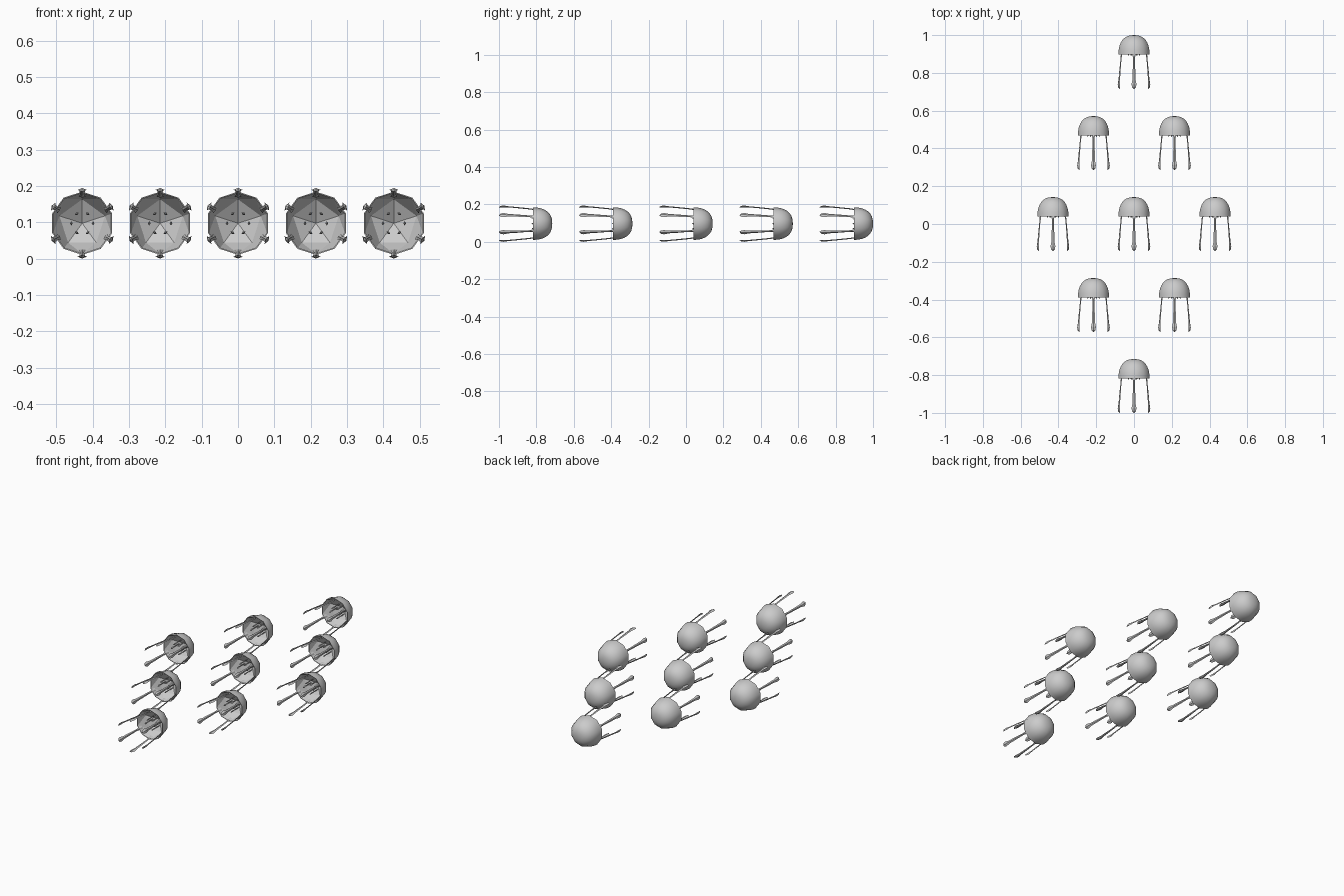
import bpy, bmesh, math
from mathutils import Matrix, Vector

if "Cube" in bpy.data.objects:
    bpy.data.objects.remove(bpy.data.objects["Cube"], do_unlink=True)

grey = bpy.data.materials.new("pale grey")
grey.use_nodes = True
grey.diffuse_color = (0.6, 0.6, 0.6, 1)
grey.node_tree.nodes["Principled BSDF"].inputs["Base Color"].default_value = (0.6, 0.6, 0.6, 1)

SIDES = 10
RADIUS = 0.087
HEIGHT = 0.103


def ring(bm, y, r, sides, turn=0.0):
    angles = [math.pi / 2 + turn + math.tau * i / sides for i in range(sides)]
    return [bm.verts.new((r * math.cos(a), y, r * math.sin(a))) for a in angles]


def bridge(bm, a, b):
    n = len(a)
    return [bm.faces.new((a[i], a[(i + 1) % n], b[(i + 1) % n], b[i])) for i in range(n)]


def finish(bm, name):
    bmesh.ops.recalc_face_normals(bm, faces=bm.faces)
    mesh = bpy.data.meshes.new(name)
    bm.to_mesh(mesh)
    bm.free()
    mesh.materials.append(grey)
    return mesh


def bell_mesh():
    bm = bmesh.new()
    # smooth outer dome, rim to crown
    rim = ring(bm, -HEIGHT, RADIUS, SIDES)
    last = rim
    smooth = []
    for k in range(1, 8):
        a = k / 8 * math.pi / 2
        cur = ring(bm, -HEIGHT + HEIGHT * math.sin(a) ** 0.9, RADIUS * math.cos(a) ** 0.8, SIDES)
        smooth += bridge(bm, last, cur)
        last = cur
    crown = bm.verts.new((0, 0, 0))
    smooth += [bm.faces.new((last[i], last[(i + 1) % SIDES], crown)) for i in range(SIDES)]
    for f in smooth:
        f.smooth = True
    # faceted hollow: ten-sided lip, five big facets meeting at the roof
    lip = ring(bm, -HEIGHT + 0.001, RADIUS - 0.003, SIDES)
    bridge(bm, rim, lip)
    inner = ring(bm, -0.05, 0.066, 5)
    roof = bm.verts.new((0, -0.015, 0))
    for i in range(5):
        j = (i + 1) % 5
        a, b, c = lip[2 * i], lip[2 * i + 1], lip[(2 * i + 2) % SIDES]
        bm.faces.new((a, b, inner[i]))
        bm.faces.new((b, c, inner[j]))
        bm.faces.new((b, inner[j], inner[i]))
        bm.faces.new((inner[i], inner[j], roof))
    return finish(bm, "bell")


def add_strand(bm, stations, angle):
    """Diamond-section ribbon; each station is y, radius, half width, half thickness."""
    turn = Matrix.Rotation(math.pi / 2 - angle, 3, "Y")
    last = None
    for y, r, w, t in stations:
        pts = [(w, y, r), (0, y, r + t), (-w, y, r), (0, y, r - t)]
        cur = [bm.verts.new(turn @ Vector(p)) for p in pts]
        if last:
            bridge(bm, last, cur)
        else:
            bm.faces.new(cur)
        last = cur
    bm.faces.new(last)


def strands_mesh(name, stations, start):
    bm = bmesh.new()
    for i in range(6):
        add_strand(bm, stations, start + i * math.tau / 6)
    return finish(bm, name)


long_stations = [
    (-0.085, 0.073, 0.010, 0.002), (-0.108, 0.077, 0.007, 0.003),
    (-0.130, 0.080, 0.005, 0.003), (-0.190, 0.086, 0.007, 0.003),
    (-0.235, 0.090, 0.008, 0.003), (-0.260, 0.092, 0.013, 0.005),
    (-0.276, 0.091, 0.010, 0.004), (-0.285, 0.088, 0.001, 0.001),
]
short_stations = [
    (-0.030, 0.030, 0.003, 0.002), (-0.085, 0.030, 0.004, 0.003),
    (-0.100, 0.030, 0.006, 0.004), (-0.110, 0.030, 0.001, 0.001),
]
parts = {
    "bell": bell_mesh(),
    "long_tentacles": strands_mesh("long_tentacles", long_stations, math.pi / 2),
    "short_tentacles": strands_mesh("short_tentacles", short_stations, 0),
}

# diamond shoal: rows of one, two, three, two and one
for row, count in enumerate((1, 2, 3, 2, 1)):
    for col in range(count):
        x = (col - (count - 1) / 2) * 0.429
        y = 1 - row * 0.42875
        for part, mesh in parts.items():
            obj = bpy.data.objects.new(f"{part}_{row + 1}_{col + 1}", mesh)
            obj.location = (x, y, 0.0975)
            bpy.context.collection.objects.link(obj)
